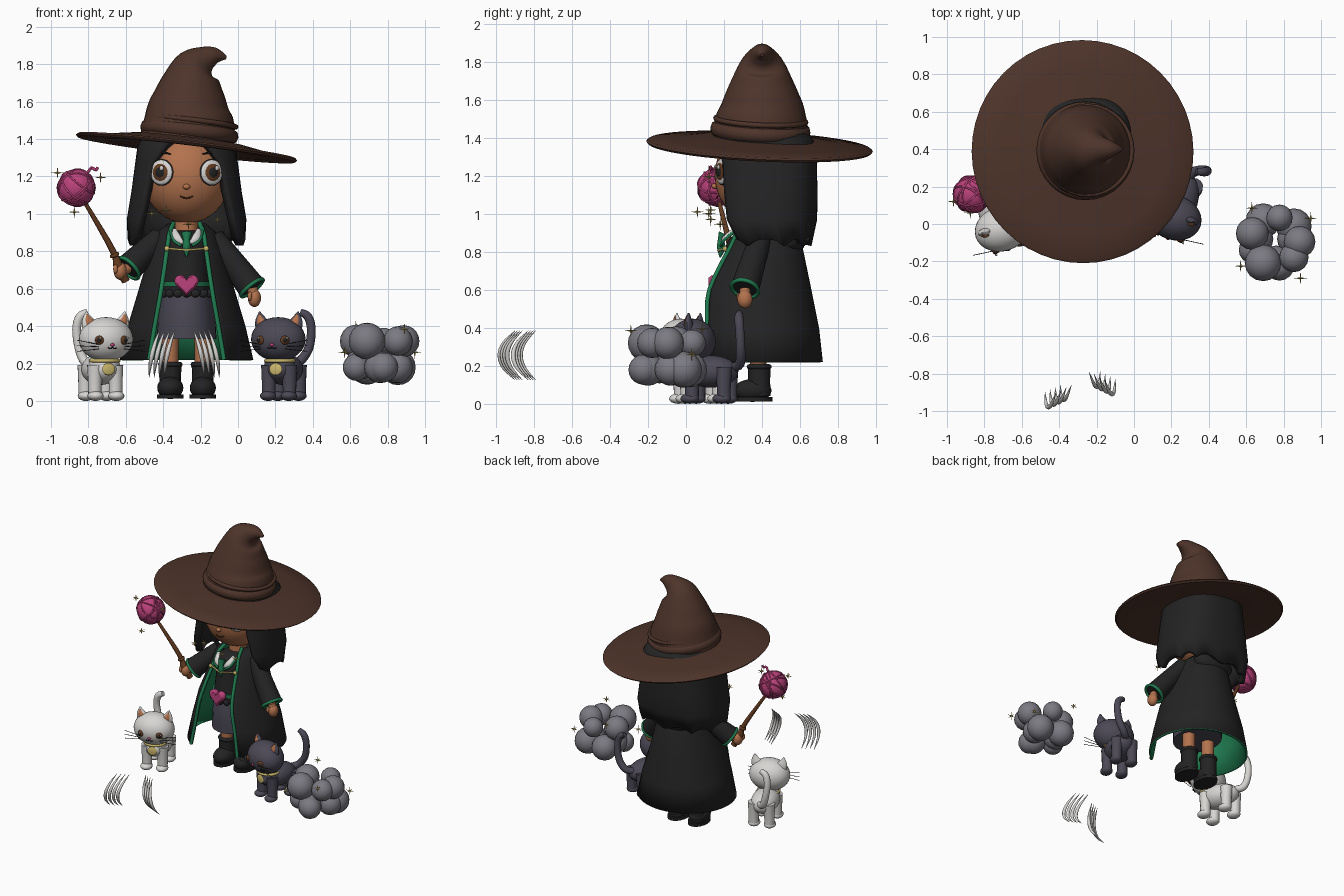
import bpy, bmesh
from math import sin, cos, pi, asin, copysign
from mathutils import Vector, Matrix

if "Cube" in bpy.data.objects:
    bpy.data.objects.remove(bpy.data.objects["Cube"])

def material(name, r, g, b):
    m = bpy.data.materials.new(name)
    m.use_nodes = True
    m.diffuse_color = (r, g, b, 1)
    m.node_tree.nodes["Principled BSDF"].inputs["Base Color"].default_value = (r, g, b, 1)
    return m

BLACK = material("soft black", .017, .017, .017)
HAT = material("hat brown", .075, .034, .023)
SKIN = material("skin", .45, .17, .075)
GREEN = material("lining green", .014, .2, .08)
PINK = material("yarn pink", .5, .055, .2)
WHITE = material("pale grey", .68, .67, .65)
DARK = material("slate", .072, .066, .092)
CLOUD = material("cloud grey", .2, .195, .225)
GOLD = material("gold", .6, .48, .15)
WOOD = material("wood brown", .13, .045, .015)
I = Matrix.Identity(4)
move = Matrix.Translation

def obj(name, bm, mats, M=I, angle=.8):
    bmesh.ops.recalc_face_normals(bm, faces=bm.faces)
    me = bpy.data.meshes.new(name)
    bm.to_mesh(me)
    bm.free()
    me.transform(M)
    for m in mats if isinstance(mats, list) else [mats]:
        me.materials.append(m)
    me.shade_smooth()
    me.set_sharp_from_angle(angle=angle)
    o = bpy.data.objects.new(name, me)
    bpy.context.collection.objects.link(o)
    return o

def ball(name, loc, size, mat, M=I, yaw=0, seg=20):
    bm = bmesh.new()
    bmesh.ops.create_uvsphere(bm, u_segments=seg, v_segments=seg // 2 + 2, radius=1)
    return obj(name, bm, mat, M @ move(loc) @ Matrix.Rotation(yaw, 4, 'Z') @ Matrix.Diagonal((*size, 1)))

def bridge(bm, rings, closed=True):
    n = len(rings[0])
    for a, b in zip(rings, rings[1:]):
        for i in range(n if closed else n - 1):
            j = (i + 1) % n
            bm.faces.new((a[i], a[j], b[j], b[i]))

def tube(name, pts, radii, mat, M=I, seg=12, sub=4):
    """Rounded sweep; each radius is a number or an (across, deep) pair."""
    P = [Vector(p) for p in pts]
    R = [Vector((r, r)) if isinstance(r, (int, float)) else Vector(r) for r in radii]
    def spline(L):
        out = []
        for i in range(len(L) - 1):
            a, b, c, d = L[max(i - 1, 0)], L[i], L[i + 1], L[min(i + 2, len(L) - 1)]
            for k in range(sub):
                t = k / sub
                out.append(b + (c - a) * (t / 2) + (a * 2 - b * 5 + c * 4 - d) * (t * t / 2)
                           + (b * 3 - a - c * 3 + d) * (t ** 3 / 2))
        return out + [L[-1]]
    P, R = spline(P), spline(R)
    bm, rings = bmesh.new(), []
    for i, p in enumerate(P):
        t = (P[min(i + 1, len(P) - 1)] - P[max(i - 1, 0)]).normalized()
        u = t.cross(Vector((0, 1, 0)) if abs(t.y) < .95 else Vector((1, 0, 0))).normalized()
        v = u.cross(t)
        rings.append([bm.verts.new(p + u * R[i].x * cos(2 * pi * k / seg) + v * R[i].y * sin(2 * pi * k / seg))
                      for k in range(seg)])
    bridge(bm, rings)
    bm.faces.new(rings[0])
    bm.faces.new(rings[-1])
    return obj(name, bm, mat, M)

def lathe(name, profile, mat, M, seg=40):
    bm = bmesh.new()
    rings = [[bm.verts.new((r * cos(2 * pi * k / seg), r * sin(2 * pi * k / seg), z)) for k in range(seg)]
             for r, z in profile]
    bridge(bm, rings + rings[:1])
    return obj(name, bm, mat, M)

def ring(name, R, r, mat, M, tall=1):
    return lathe(name, [(R + r * cos(k * pi / 4), r * tall * sin(k * pi / 4)) for k in range(8)], mat, M, 32)

def aim(loc, direction):
    return move(loc) @ Vector(direction).to_track_quat('Z', 'Y').to_matrix().to_4x4()

def shell(name, rows, mats, thick, power=1, jag=0, n=48):
    """Open-fronted wrap; rows are (z, centre y, half width, half depth, half gap)."""
    bm, rings = bmesh.new(), []
    for z, cy, rx, ry, gap in rows:
        a0 = asin((gap / rx) ** (1 / power))
        line = []
        for k in range(n + 1):
            a = a0 + (2 * pi - 2 * a0) * k / n
            s, c = sin(a), cos(a)
            dz = jag * abs(sin(a * 5)) if z == rows[-1][0] else 0
            line.append(bm.verts.new((CX + rx * copysign(abs(s) ** power, s),
                                      cy - ry * copysign(abs(c) ** power, c), z + dz)))
        rings.append(line)
    bridge(bm, rings, False)
    edges = [[v.co.copy() for v in side] for side in (zip(*[(r[0], r[-1]) for r in rings]))]
    hem = [v.co.copy() for v in rings[-1]]
    # faces must look outward so the thickness grows inward
    f = max(bm.faces, key=lambda q: q.calc_center_median().y)
    flip = f.normal.y < 0 if f.normal.length else False
    o = obj(name, bm, mats)
    back = max(o.data.polygons, key=lambda q: q.center.y)
    if back.normal.y < 0:
        o.data.flip_normals()
    s = o.modifiers.new("thickness", 'SOLIDIFY')
    s.thickness, s.offset = thick, -1
    s.material_offset = s.material_offset_rim = len(mats) - 1
    return edges, hem

def eye(name, loc, r, yaw, M=I, lined=True):
    layers = [("rim", BLACK, 1.08), ("white", WHITE, 1)] if lined else []
    layers += [("iris", WOOD, .76), ("pupil", BLACK, .48)]
    for i, (part, mat, k) in enumerate(layers):
        T = M @ move(loc) @ Matrix.Rotation(yaw, 4, 'Z') @ move((0, -.005 * i, 0))
        ball(name + "_" + part, (0, 0, 0), (r * k, .016, r * k), mat, T)
    ball(name + "_glint", (.25 * r, -.018, .35 * r), (r * .2, .006, r * .2), WHITE, T, seg=10)

def sparkle(loc, r=.035):
    bm = bmesh.new()
    bmesh.ops.create_icosphere(bm, subdivisions=1, radius=r * .16)
    for d in (Vector(v) for v in ((1, 0, 0), (0, 1, 0), (0, 0, 1))):
        for s in (1, -1):
            bmesh.ops.create_cone(bm, segments=4, radius1=r * .14, radius2=0, depth=r, cap_ends=True,
                                  matrix=aim(d * s * r / 2, d * s))
    obj("sparkle", bm, GOLD, move(loc), .3)

CX = -.275
# Pointed hat
tilt = move((CX, .387, 1.355)) @ Matrix.Rotation(.117, 4, 'Y') @ Matrix.Rotation(-.047, 4, 'X')
lathe("hat_brim", [(.2, .05), (.3, .045), (.45, .02), (.585, .01), (.597, 0), (.585, -.012),
                   (.45, -.008), (.3, .012), (.2, .02)], HAT, tilt, 48)
tube("hat_crown", [(CX, .39, 1.38), (-.265, .395, 1.47), (-.265, .4, 1.55), (-.258, .4, 1.62), (-.247, .4, 1.7),
                   (-.225, .4, 1.78), (-.18, .4, 1.825), (-.12, .4, 1.845), (-.062, .4, 1.835)],
     [.25, .247, .225, .198, .163, .122, .075, .045, .008], HAT, seg=32)
ring("hat_band", .24, .024, HAT, tilt @ move((.005, 0, .085)), 1.5)
ring("hat_band_edge", .237, .014, HAT, tilt @ move((.012, 0, .14)))

# Head and face
ball("head", (CX, .38, 1.2), (.235, .23, .25), SKIN, seg=32)
tube("neck", [(CX, .39, .84), (CX, .39, 1)], [.065, .06], SKIN)
ball("nose", (CX, .152, 1.145), (.02, .018, .015), SKIN)
tube("mouth", [(CX - .035, .168, 1.095), (CX, .163, 1.083), (CX + .035, .168, 1.095)], [.003, .005, .003], WOOD, seg=6)
for s in (-1, 1):
    eye("eye", (CX + s * .133, .192, 1.222), .066, s * .5)
    tube("eyebrow", [(CX + s * k, y, z) for k, y, z in ((.085, .17, 1.32), (.13, .195, 1.328), (.17, .225, 1.315))],
         [.003, .007, .003], BLACK, seg=6)
shell("hair", [(1.43, .42, .22, .22, .04), (1.37, .42, .262, .262, .11), (1.27, .42, .275, .268, .185),
               (1.12, .42, .295, .272, .215), (.97, .42, .32, .27, .25), (.83, .42, .315, .24, .275)],
      [BLACK], .045, .75, .035)

# Open robe with green lining and trim
edges, hem = shell("robe", [(.95, .42, .1, .11, .07), (.9, .41, .16, .17, .09), (.84, .41, .185, .2, .1),
                            (.6, .37, .255, .29, .135), (.4, .38, .315, .32, .17), (.22, .38, .357, .34, .2)],
                   [BLACK, GREEN], .015)
for e in edges:
    tube("robe_trim", e, [.012] * len(e), GREEN, seg=8)
ball("robe_hood", (CX, .54, .86), (.16, .09, .08), BLACK)

# Body, skirt, legs and boots
tube("shirt", [(CX, .37, z) for z in (.57, .62, .75, .86, .91)],
     [(.145, .2), (.135, .195), (.125, .17), (.125, .15), (.06, .07)], BLACK, seg=28)
tube("skirt", [(CX, .37, z) for z in (.61, .48, .33)], [(.13, .18), (.15, .195), (.16, .19)], DARK, seg=32)
for i in range(9):
    ball("shirt_frill", (CX + .145 * sin((i - 4) * .33), .37 - .2 * cos((i - 4) * .33), .575), (.026, .014, .022), BLACK, seg=10)
tube("belt", [(CX, .37, .612), (CX, .37, .638)], [(.145, .207)] * 2, GREEN, seg=32, sub=1)
bm = bmesh.new()
def heart(k, y):
    out = []
    for i in range(28):
        t = 2 * pi * i / 28
        out.append(bm.verts.new((k * 16 * sin(t) ** 3, y,
                   k * (13 * cos(t) - 5 * cos(2 * t) - 2 * cos(3 * t) - cos(4 * t)))))
    return out
loops = [heart(k, y) for k, y in ((.0036, .02), (.0041, .008), (.0041, -.012), (.0032, -.026))]
bridge(bm, loops)
bm.faces.new(loops[0])
bm.faces.new(loops[-1])
obj("heart_buckle", bm, PINK, move((CX, .145, .625)))
for s in (-1, 1):
    x = CX + s * .087
    tube("leg", [(x, .38, .15), (x, .38, .4)], [.042, .048], SKIN)
    tube("boot_shaft", [(x, .385, .04), (x, .385, .12), (x, .385, .2)], [.06, .058, .06], BLACK, seg=16)
    ring("boot_cuff", .052, .014, BLACK, move((x, .385, .195)))
    ball("boot_foot", (x, .35, .07), (.07, .1, .06), BLACK)
    tube("boot_sole", [(x, .355, .012), (x, .355, .035)], [(.07, .1)] * 2, BLACK, seg=20, sub=1)
    tube("collar", [(CX + s * .065, .25, .915), (CX + s * .05, .2, .87), (CX + s * .012, .19, .84)],
         [(.012, .01), (.022, .01), (.004, .005)], WHITE, seg=8)
    tube("collar_edge", [(CX + s * .085, .26, .91), (CX + s * .07, .2, .86), (CX + s * .03, .185, .83)],
         [.008] * 3, GREEN, seg=8)
tube("tie", [(CX, .2, .895), (CX, .185, .86), (CX, .185, .82), (CX, .18, .77)], [.03, .018, .022, .004], GREEN, seg=8)
tube("chain", [(CX + s * .105, .21 - (1 - abs(s)) * .04, .815 - (1 - abs(s)) * .008) for s in (-1, -.5, 0, .5, 1)],
     [.006] * 5, GOLD, seg=8)
for s in (-1, 1):
    ball("clasp", (CX + s * .105, .205, .815), (.015, .012, .015), GOLD, seg=10)

# Sleeves and hands
for a, b, hand in (((-.42, .39, .87), (-.585, .29, .71), (-.63, .26, .695)),
                   ((-.13, .39, .87), (.075, .31, .605), (.088, .31, .55))):
    a, b, hand = Vector(a), Vector(b), Vector(hand)
    tube("sleeve", [a, a.lerp(b, .5), b], [.06, .068, .076], BLACK, seg=20)
    ring("sleeve_trim", .072, .011, GREEN, aim(b, b - a))
    tube("wrist", [b, hand], [.028, .03], SKIN)
    ball("hand", hand, (.035, .04, .048), SKIN)
    ball("thumb", hand + Vector((-.025, -.03, .01)), (.013, .015, .025), SKIN, seg=10)

# Wand with a ball of yarn
tube("wand", [(-.6, .27, .64), (-.64, .25, .72), (-.655, .245, .77), (-.7, .225, .86), (-.83, .17, 1.08)],
     [.022, .026, .018, .016, .01], WOOD)
ring("wand_collar", .017, .01, WOOD, aim((-.66, .243, .78), (-.42, -.17, .9)))
yarn = (-.865, .16, 1.14)
ball("yarn_ball", yarn, (.1, .1, .1), PINK, seg=28)
for i in range(9):
    d = Vector((sin(i * 2.4), cos(i * 1.7), sin(i * 1.1 + 1))).normalized()
    off = .04 * sin(i * 2.1)
    ring("yarn_strand", (.1 ** 2 - off ** 2) ** .5, .005, PINK, aim(Vector(yarn) + d * off, d))
tube("yarn_tail", [(-.81, .14, 1.21), (-.785, .13, 1.245), (-.76, .13, 1.235), (-.75, .13, 1.25)], [.008] * 4, PINK, seg=8)

# Two mirrored cats
def cat(label, fur, x, y, s):
    M = move((x, y, 0)) @ Matrix.Rotation(-.3 * s, 4, 'Z')
    def part(name, loc, size, mat=fur, yaw=0, seg=20):
        ball(label + name, loc, size, mat, M, yaw, seg)
    part("body", (0, 0, .17), (.098, .15, .085))
    part("chest", (0, -.07, .19), (.085, .07, .08))
    part("head", (0, -.1, .33), (.148, .12, .118), seg=28)
    for k in (-1, 1):
        for ly in (-.085, .09):
            tube(label + "leg", [(k * .058, ly, .02), (k * .058, ly, .1), (k * .055, ly, .19)], [.036, .038, .045], fur, M)
            part("paw", (k * .058, ly - .012, .027), (.043, .05, .027))
        tube(label + "ear", [(k * .085, -.09, .39), (k * .1, -.09, .43), (k * .108, -.09, .478)],
             [(.045, .025), (.034, .018), .003], fur, M)
        tube(label + "ear_inner", [(k * .087, -.113, .41), (k * .1, -.108, .435), (k * .106, -.1, .465)],
             [(.024, .008), (.018, .006), .002], SKIN, M, 8)
        eye(label + "eye", (k * .068, -.2, .325), .032, k * .45, M, False)
        for i in (-1, 0, 1):
            tube(label + "whisker", [(k * .07, -.2, .29 + i * .012), (k * .19, -.19, .295 + i * .03)], [.002] * 2, BLACK, M, 5, 1)
        tube(label + "mouth", [(0, -.218, .288), (k * .012, -.217, .28), (k * .025, -.212, .285)], [.003] * 3, BLACK, M, 6)
    part("nose", (0, -.217, .3), (.012, .008, .009), PINK, seg=10)
    part("medal", (0, -.148, .17), (.036, .008, .033), GOLD)
    ring(label + "collar", .075, .01, GOLD, M @ move((0, -.075, .215)))
    t = .02 if s > 0 else 0
    tube(label + "tail", [(0, .12, .19), (s * .035, .17, .21), (s * (.06 + t), .19, .28), (s * (.075 + t), .19, .38),
                          (s * (.06 + t), .18, .45), (s * (.02 + t), .17, .475)], [.025, .026, .025, .024, .024, .018], fur, M)

cat("pale_cat_", WHITE, -.735, .07, -1)
cat("dark_cat_", DARK, .245, .13, 1)

# Puffy cloud ring
for i in range(9):
    a = 2 * pi * i / 9
    r = .085 + .014 * sin(i * 2.3)
    ball("cloud_puff", (.755 + .13 * cos(a), -.095 + .13 * sin(a), .25 + .07 * cos(i * pi)), (r, r, r), CLOUD, seg=16)
for x, y, z in ((.76, -.2, .18), (.85, -.08, .18), (.66, -.08, .2)):
    ball("cloud_low_puff", (x, y, z), (.085, .085, .085), CLOUD, seg=16)

# Sparkles
for p in ((.63, .085, .395), (.945, .03, .26), (.57, -.225, .26), (.89, -.29, .385),
          (-.965, .12, 1.22), (-.735, .12, 1.195), (-.875, .06, 1.01),
          (-.46, .12, 1.0), (-.385, .13, 1.02), (-.11, .13, .97), (-.265, .18, .945)):
    sparkle(p)

# Two sets of curved claw marks
for x0, y0, s in ((-.405, -.88, 1), (-.17, -.81, -1)):
    for i in range(4):
        x, y = x0 + (i - 1.5) * .027, y0 + (i - 1.5) * .013 * s
        tube("claw_mark", [(x + s * .03 * k - .012 * s * (1 - k * k), y - .08 * (1 - k * k), .255 + .13 * k)
                           for k in (-1, -.5, 0, .5, 1)], [.001, .009, .012, .009, .001], WHITE, seg=8)
